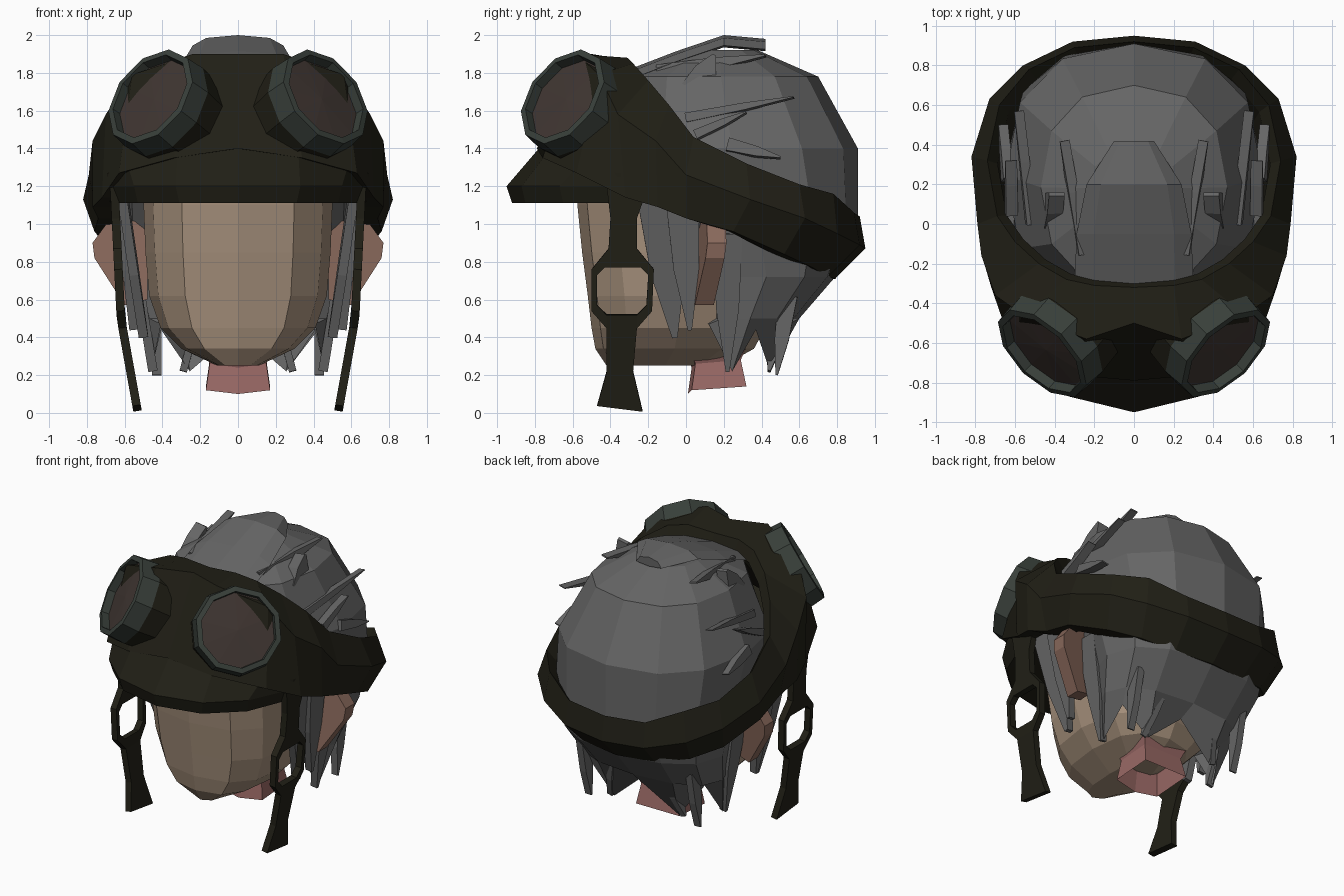
import bpy, bmesh, math
from mathutils import Vector

if "Cube" in bpy.data.objects:
    bpy.data.objects.remove(bpy.data.objects["Cube"])

MATS = {}
COLOURS = {
    "hair": (.13, .13, .13), "skin": (.38, .28, .2), "ear": (.25, .14, .105),
    "neck": (.32, .14, .13), "cloth": (.015, .014, .008),
    "rim": (.04, .05, .042), "lens": (.05, .036, .031)}


def make(name, verts, faces, colour, mirror=False, solid=0):
    me = bpy.data.meshes.new(name)
    bm = bmesh.new()
    vs = [bm.verts.new(v) for v in verts]
    for f in faces:
        bm.faces.new([vs[i] for i in f])
    bmesh.ops.recalc_face_normals(bm, faces=bm.faces)
    bm.to_mesh(me)
    bm.free()
    ob = bpy.data.objects.new(name, me)
    bpy.context.collection.objects.link(ob)
    if colour not in MATS:
        MATS[colour] = bpy.data.materials.new(colour)
        MATS[colour].diffuse_color = (*COLOURS[colour], 1)
    me.materials.append(MATS[colour])
    if solid:
        m = ob.modifiers.new("thickness", 'SOLIDIFY')
        m.thickness, m.offset = solid, 0
    if mirror:
        ob.modifiers.new("mirror", 'MIRROR')
    return ob


def loft(name, rings, colour, mirror=False, cap0=False, cap1=False):
    n = len(rings[0])
    verts = [p for r in rings for p in r]
    faces = [(k*n+i, k*n+(i+1) % n, (k+1)*n+(i+1) % n, (k+1)*n+i)
             for k in range(len(rings)-1) for i in range(n)]
    if cap0:
        faces.append(tuple(range(n)))
    if cap1:
        faces.append(tuple(range(len(verts)-n, len(verts))))
    return make(name, verts, faces, colour, mirror)


def oval(z, rx, yf, yb, n=12, power=.85):
    """Horizontal squarish ring between yf and yb."""
    pts = []
    for i in range(n):
        a = 2*math.pi*i/n
        c, s = math.cos(a), math.sin(a)
        pts.append((rx*math.copysign(abs(c)**power, c),
                    (yf+yb)/2+(yb-yf)/2*math.copysign(abs(s)**power, s), z))
    return pts


# Face and jaw
loft("face", [oval(*r, power=.75) for r in (
    (1.25, .51, -.58, .45), (1.1, .50, -.575, .45), (.85, .49, -.55, .45),
    (.62, .47, -.52, .44), (.45, .41, -.50, .42), (.34, .30, -.48, .36),
    (.25, .11, -.42, .2))], "skin", cap0=True, cap1=True)

# Neck
loft("neck", [[(-w, y0, z), (0, y0-.02, z-.02), (w, y0, z), (w, y1, z+.02), (-w, y1, z+.02)]
              for z, w, y0, y1 in ((.38, .2, .0, .34), (.26, .15, .05, .29), (.12, .17, .03, .32))],
     "neck", cap0=True)

# Ears
ear = [(.48, 1.02), (.69, 1.01), (.77, .9), (.76, .82), (.6, .57), (.48, .6)]
loft("ear", [[(x, y + (x-.5)*.2 + (z-.8)*.1, z) for x, z in ear] for y in (.05, .15)],
     "ear", True, True, True)

# Hair: crown, then a curtain with a ragged hem at the back
rings = [oval(*r) for r in (
    (1.92, .22, -.02, .38), (1.78, .47, -.33, .7), (1.4, .65, -.42, .91),
    (1.02, .63, -.15, .91), (.72, .585, .06, .79), (.5, .53, .08, .6))]
hem = []
for i, (x, y, z) in enumerate(oval(.4, .46, .02, .47)):
    hem.append((x, y, (.44 if i % 2 else .22) if i < 7 else .47))
rings.append(hem)
loft("hair", rings, "hair", cap0=True)

# Raised tuft on the crown
loft("crown_tuft", [[(-w, y, z-.04), (-w*.7, y, z), (0, y, z+.015), (w*.7, y, z), (w, y, z-.04), (0, y, z-.05)]
                    for y, z, w in ((-.31, 1.80, .3), (-.05, 1.90, .29), (.2, 1.985, .24), (.42, 1.965, .1))],
     "hair", cap0=True, cap1=True)


def spike(name, base, tip, width, thick):
    """Flat lock of hair tapering to a tip."""
    b, t = Vector(base), Vector(tip)
    out = Vector((1, 0, .2)).normalized()
    side = (t-b).cross(out).normalized()
    n = (t-b).cross(side).normalized()
    s, d = side*width/2, n*thick/2
    m = b.lerp(t, .55)
    loft(name, [[p+s*k+d, p-s*k+d, p-s*k-d, p+s*k-d]
                for p, k in ((b, 1), (m, .75), (t, .12))], "hair", True, True, True)


# Side and nape locks, loose strands over the crown
for i, args in enumerate((
        ((.61, -.14, 1.15), (.50, -.06, .40), .24, .05),
        ((.63, -.02, 1.15), (.55, .02, .44), .18, .05),
        ((.57, .22, .95), (.45, .22, .22), .16, .05),
        ((.43, .54, .62), (.43, .48, .20), .10, .05),
        ((.20, .50, .55), (.29, .44, .22), .12, .04),
        ((.42, .05, 1.70), (.39, .15, 1.89), .16, .08),
        ((.26, -.15, 1.80), (.35, .42, 1.89), .08, .05),
        ((.52, .0, 1.56), (.58, .57, 1.67), .05, .05),
        ((.62, .05, 1.47), (.62, .32, 1.59), .05, .06),
        ((.64, .22, 1.42), (.66, .50, 1.35), .07, .05))):
    spike(f"hair_lock_{i+1}", *args)

# Headband and goggle hood: bottom, middle and top edge from back to front
band = [
    0, .79, .71, 0, .95, .87, 0, .92, 1.04,
    .28, .75, .72, .31, .92, .89, .30, .89, 1.06,
    .50, .67, .77, .56, .80, .95, .53, .78, 1.16,
    .66, .52, .84, .73, .63, 1.03, .68, .60, 1.21,
    .76, .25, .96, .82, .34, 1.13, .74, .32, 1.32,
    .74, 0, 1.03, .79, 0, 1.26, .69, .04, 1.46,
    .77, -.15, 1.09, .77, -.16, 1.44, .60, -.09, 1.63,
    .72, -.32, 1.14, .70, -.36, 1.58, .48, -.20, 1.76,
    .63, -.58, 1.27, .56, -.46, 1.79, .34, -.28, 1.85,
    .34, -.76, 1.35, .24, -.58, 1.90, .2, -.31, 1.88,
    0, -.79, 1.4, 0, -.50, 1.90, 0, -.32, 1.87]
sections = []
for i in range(0, len(band), 9):
    b, m, t = (Vector(band[i+k:i+k+3]) for k in (0, 3, 6))
    inner = [Vector((p.x*k, .1+(p.y-.1)*k, p.z-d)) for p, k, d in ((t, .93, .08), (b, .86, 0))]
    sections.append([b, m, t, *inner])
loft("headband", sections, "cloth", True)

# Peak under the goggles: hood edge, lip top, lip bottom, inner edge
peak = [
    [(0, -.77, 1.41), (0, -.95, 1.2), (0, -.92, 1.11), (0, -.48, 1.12)],
    [(.32, -.74, 1.37), (.33, -.87, 1.2), (.31, -.85, 1.11), (.3, -.44, 1.12)],
    [(.58, -.58, 1.30), (.55, -.67, 1.2), (.53, -.65, 1.11), (.42, -.36, 1.12)],
    [(.69, -.36, 1.27), (.68, -.38, 1.2), (.64, -.38, 1.11), (.5, -.28, 1.12)],
    [(.74, -.12, 1.27), (.74, -.12, 1.2), (.70, -.12, 1.12), (.56, -.12, 1.13)]]
loft("peak", peak, "cloth", True, False, True)

# Goggles: turned cups aimed outward and up
axis = Vector((.61, -.62, .48)).normalized()
u = axis.cross(Vector((0, 0, 1))).normalized()
v = u.cross(axis)
centre = Vector((.445, -.635, 1.66))


def disc(radius, offset, n=10):
    return [centre + axis*offset + u*radius*math.cos(2*math.pi*(i+.5)/n)
            + v*radius*math.sin(2*math.pi*(i+.5)/n) for i in range(n)]


loft("goggle_cup", [disc(.28, -.24), disc(.295, -.09)], "cloth", True, True)
loft("goggle_rim", [disc(.295, -.09), disc(.285, .03), disc(.25, .035), disc(.245, -.02)],
     "rim", True)
lens = disc(.247, -.018) + [centre]
make("goggle_lens", lens, [(i, (i+1) % 10, 10) for i in range(10)], "lens", True)


# Hanging chin straps with an open buckle
def on_strap(y, z):
    x = .53 + .18*z if z < .5 else .62 + .05*(z-.5)
    return (x, y, z)


outer = [(-.41, .87), (-.26, .87), (-.17, .76), (-.18, .54), (-.26, .45), (-.42, .45), (-.5, .54), (-.5, .76)]
hole = [(-.43, .77), (-.24, .77), (-.20, .73), (-.21, .57), (-.26, .52), (-.42, .52), (-.47, .57), (-.47, .73)]
ends = [(-.40, 1.03), (-.26, 1.03), (-.42, 1.2), (-.2, 1.2),
        (-.42, .22), (-.28, .22), (-.47, .04), (-.23, .01)]
faces = [(i, (i+1) % 8, 8+(i+1) % 8, 8+i) for i in range(8)]
faces += [(0, 1, 17, 16), (16, 17, 19, 18), (5, 4, 21, 20), (20, 21, 23, 22)]
make("chin_strap", [on_strap(*p) for p in outer+hole+ends], faces, "cloth", True, .045)

for m in bpy.data.materials:
    if m.users and not m.is_grease_pencil:
        m.use_nodes = True
        m.node_tree.nodes["Principled BSDF"].inputs["Base Color"].default_value = m.diffuse_color
